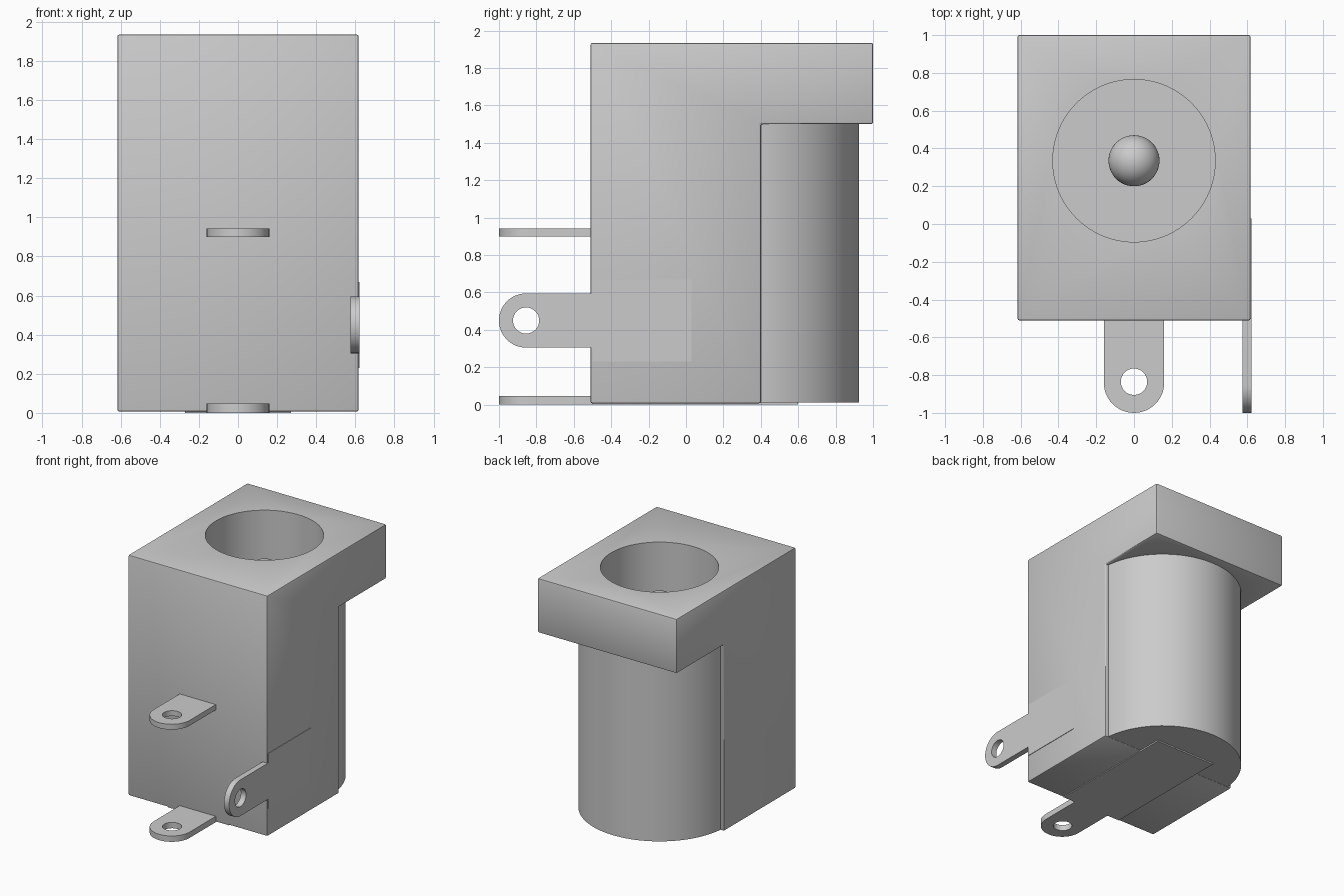
import bpy, bmesh, math
from math import sin, cos, pi
from mathutils import Matrix, Vector

if "Cube" in bpy.data.objects:
    bpy.data.objects.remove(bpy.data.objects["Cube"], do_unlink=True)

GREY = (0.6, 0.6, 0.6, 1)
grey = bpy.data.materials.new("plain grey")
grey.use_nodes = True
grey.diffuse_color = GREY
grey.node_tree.nodes["Principled BSDF"].inputs["Base Color"].default_value = GREY

AXIS_Y = 0.335      # centre of the barrel, socket and pin
FLOOR = 0.3         # bottom of the socket
BASE = 0.007        # underside of the housing


def add(name, data):
    obj = bpy.data.objects.new(name, data)
    bpy.context.collection.objects.link(obj)
    data.materials.append(grey)
    return obj


def select(obj):
    bpy.ops.object.select_all(action='DESELECT')
    obj.select_set(True)
    bpy.context.view_layer.objects.active = obj


def smooth(obj):
    select(obj)
    bpy.ops.object.shade_smooth_by_angle(angle=math.radians(35))


def mesh_object(name, bm):
    bmesh.ops.recalc_face_normals(bm, faces=bm.faces)
    me = bpy.data.meshes.new(name)
    bm.to_mesh(me)
    bm.free()
    return add(name, me)


def cylinder(name, radius, z0, z1):
    bm = bmesh.new()
    bmesh.ops.create_cone(bm, cap_ends=True, segments=96, radius1=radius, radius2=radius,
                          depth=z1 - z0, matrix=Matrix.Translation((0, AXIS_Y, (z0 + z1) / 2)))
    return mesh_object(name, bm)


def boolean(obj, tool, operation):
    mod = obj.modifiers.new(operation, 'BOOLEAN')
    mod.object, mod.operation, mod.solver = tool, operation, 'EXACT'
    select(obj)
    bpy.ops.object.modifier_apply(modifier=mod.name)
    bpy.data.objects.remove(tool, do_unlink=True)


def terminal(name, half, hole_y, body, thickness, location, upright=False):
    """Rounded solder tab with an eyelet; body lists the right edge inside the housing."""
    end_y = -1 + half
    steps = 24
    right = [(half, -0.5)] + body
    arc = [(half * cos(a), end_y + half * sin(a))
           for a in [pi + pi * i / steps for i in range(steps + 1)]]
    outline = arc + right + [(-x, y) for x, y in reversed(right)]
    eyelet = [(0.07 * cos(2 * pi * i / 32), hole_y + 0.07 * sin(2 * pi * i / 32))
              for i in range(32)]
    cu = bpy.data.curves.new(name, 'CURVE')
    cu.dimensions, cu.fill_mode, cu.extrude = '2D', 'BOTH', thickness / 2
    for loop in (outline, eyelet):
        sp = cu.splines.new('POLY')
        sp.points.add(len(loop) - 1)
        for p, (x, y) in zip(sp.points, loop):
            p.co = (x, y, 0, 1)
        sp.use_cyclic_u = True
    obj = add(name, cu)
    obj.location = location
    if upright:
        obj.rotation_euler.y = pi / 2
    select(obj)
    bpy.ops.object.convert(target='MESH')
    smooth(bpy.context.object)


# Housing: stepped side profile, extruded across and slightly rounded
bm = bmesh.new()
profile = [(-0.51, BASE), (0.4, BASE), (0.4, 1.5), (1, 1.5), (1, 1.935), (-0.51, 1.935)]
face = bm.faces.new([bm.verts.new((-0.617, y, z)) for y, z in profile])
sweep = bmesh.ops.extrude_face_region(bm, geom=[face])
bmesh.ops.translate(bm, vec=Vector((1.234, 0, 0)),
                    verts=[v for v in sweep["geom"] if isinstance(v, bmesh.types.BMVert)])
bmesh.ops.recalc_face_normals(bm, faces=bm.faces)
bmesh.ops.bevel(bm, geom=list(bm.edges), offset=0.01, segments=2, profile=0.5,
                affect='EDGES', clamp_overlap=True)
housing = mesh_object("housing", bm)

# Round barrel at the back, then the socket bored from the top
boolean(housing, cylinder("barrel", 0.59, BASE + 0.004, 1.6), 'UNION')
boolean(housing, cylinder("socket_cutter", 0.43, FLOOR, 2.2), 'DIFFERENCE')
smooth(housing)

# Centre pin: a ball whose lower half is drawn down to the socket floor
PIN_Z, PIN_R = 1.6, 0.135
bm = bmesh.new()
bmesh.ops.create_uvsphere(bm, u_segments=48, v_segments=24, radius=PIN_R)
for v in bm.verts:
    if v.co.z < -0.001:
        side = Vector((v.co.x, v.co.y, 0))
        if side.length > 0.001:
            v.co = side.normalized() * PIN_R
        v.co.z = FLOOR - 0.05 - PIN_Z
bmesh.ops.remove_doubles(bm, verts=bm.verts, dist=0.0001)
bmesh.ops.translate(bm, verts=bm.verts, vec=(0, AXIS_Y, PIN_Z))
smooth(mesh_object("centre_pin", bm))

# Solder terminals
terminal("bottom_terminal", 0.16, -0.835, [(0.27, -0.5), (0.27, 0.6)], 0.047, (0, 0, 0.0235))
terminal("middle_terminal", 0.16, -0.835, [(0.16, -0.2)], 0.043, (0, 0, 0.921))
terminal("left_side_terminal", 0.145, -0.855, [(0.22, -0.5), (0.22, 0.03)], 0.046,
         (0.598, 0, 0.45), upright=True)
